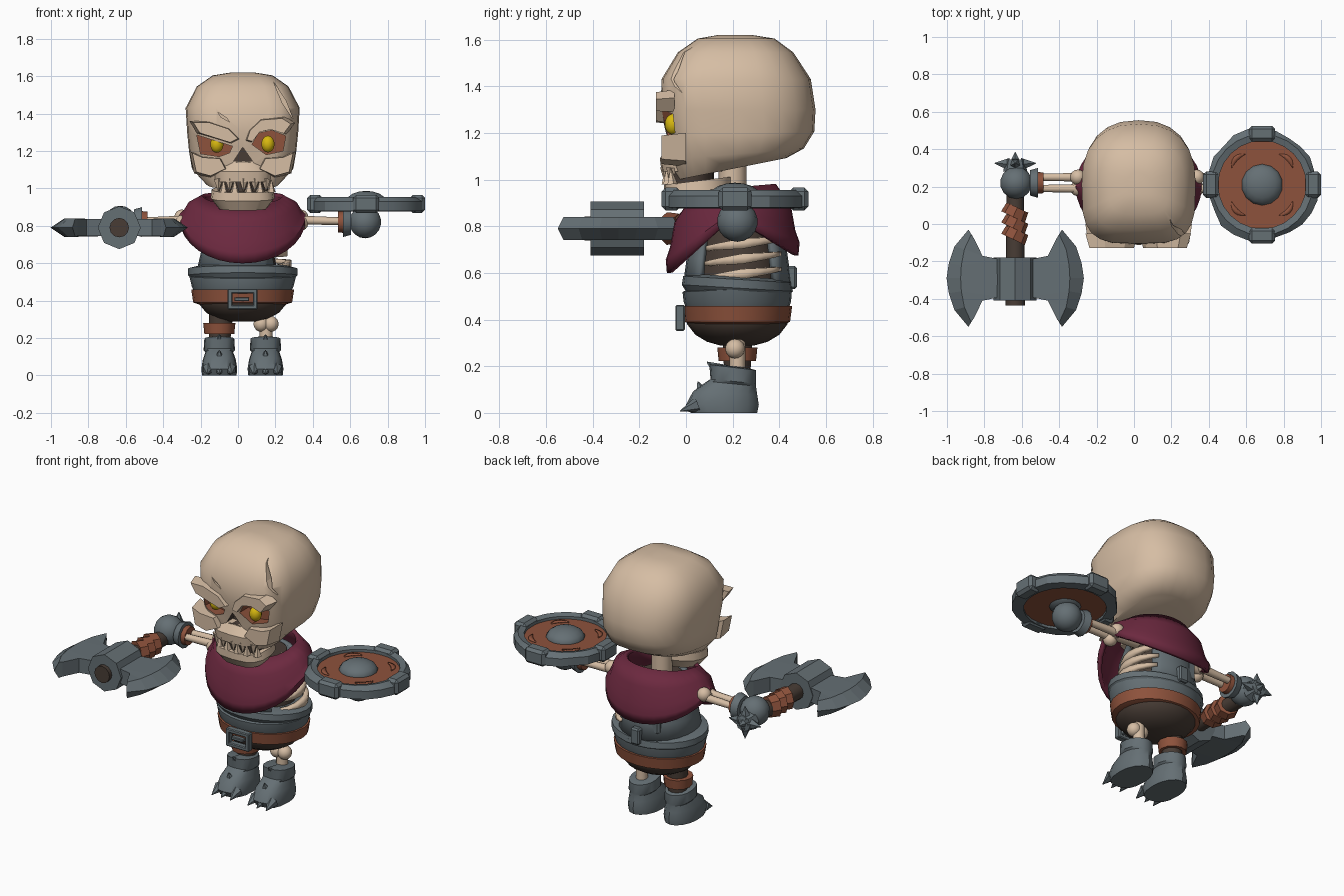
import bpy, bmesh, math, random
from mathutils import Vector, Matrix

if "Cube" in bpy.data.objects:
    bpy.data.objects.remove(bpy.data.objects["Cube"])

random.seed(4)
CX, CY = 0.025, 0.22


def material(name, r, g, b):
    m = bpy.data.materials.new(name)
    m.diffuse_color = (r, g, b, 1)
    m.use_nodes = True
    m.node_tree.nodes["Principled BSDF"].inputs["Base Color"].default_value = m.diffuse_color
    return m


BONE = material("bone", 0.67, 0.51, 0.37)
IRON = material("iron_grey", 0.13, 0.16, 0.175)
LEATHER = material("leather", 0.27, 0.085, 0.045)
DARK = material("dark_brown", 0.065, 0.046, 0.036)
CLOTH = material("crimson_cloth", 0.15, 0.022, 0.05)
YELLOW = material("eye_yellow", 0.68, 0.48, 0.005)


def make(name, bm, mats, angle=35, thick=0):
    bmesh.ops.recalc_face_normals(bm, faces=bm.faces[:])
    me = bpy.data.meshes.new(name)
    bm.to_mesh(me)
    bm.free()
    for m in (mats if isinstance(mats, (list, tuple)) else [mats]):
        me.materials.append(m)
    if angle:
        me.shade_smooth()
        me.set_sharp_from_angle(angle=math.radians(angle))
    ob = bpy.data.objects.new(name, me)
    bpy.context.scene.collection.objects.link(ob)
    if thick:
        mod = ob.modifiers.new("thickness", 'SOLIDIFY')
        mod.thickness = thick
        mod.offset = 0
    return ob


def ring(z, hw, yf, yb, tilt=0, pf=2.0, pb=2.0, cx=CX, n=24):
    """Rounded horizontal section from yf (front) to yb (back)."""
    yc, hd, out = (yf + yb) / 2, (yb - yf) / 2, []
    for i in range(n):
        a = 2 * math.pi * i / n
        c, s = math.cos(a), math.sin(a)
        p = pf if s < 0 else pb
        x = math.copysign(abs(c) ** (2 / p), c) * hw
        y = math.copysign(abs(s) ** (2 / p), s) * hd
        out.append((cx + x, yc + y, z + tilt * y))
    return out


def loft(name, rings, mats, caps=True, closed=True, angle=35, thick=0):
    bm = bmesh.new()
    rows = [[bm.verts.new(p) for p in r] for r in rings]
    n = len(rows[0])
    for a, b in zip(rows, rows[1:]):
        for i in range(n if closed else n - 1):
            j = (i + 1) % n
            bm.faces.new((a[i], a[j], b[j], b[i]))
    if caps:
        bm.faces.new(rows[0])
        bm.faces.new(rows[-1])
    bmesh.ops.remove_doubles(bm, verts=bm.verts[:], dist=1e-5)
    return make(name, bm, mats, angle, thick)


def rod(name, a, b, r1, r2, mat, n=12):
    a, b = Vector(a), Vector(b)
    d = b - a
    bm = bmesh.new()
    mx = Matrix.Translation((a + b) / 2) @ d.to_track_quat('Z', 'Y').to_matrix().to_4x4()
    bmesh.ops.create_cone(bm, cap_ends=True, segments=n, radius1=r1, radius2=max(r2, 0.002),
                          depth=d.length, matrix=mx)
    return make(name, bm, mat, 50 if n > 8 else 0)


def ball(name, c, r, mat, scale=(1, 1, 1)):
    bm = bmesh.new()
    mx = Matrix.Translation(c) @ Matrix.Diagonal((*scale, 1))
    bmesh.ops.create_uvsphere(bm, u_segments=14, v_segments=9, radius=r, matrix=mx)
    return make(name, bm, mat, 60)


def box(name, lo, hi, mat):
    lo, hi = Vector(lo), Vector(hi)
    bm = bmesh.new()
    bmesh.ops.create_cube(bm, size=1, matrix=Matrix.Translation((lo + hi) / 2) @ Matrix.Diagonal((*(hi - lo), 1)))
    bmesh.ops.bevel(bm, geom=bm.edges[:], offset=min(hi - lo) * 0.2, segments=1, affect='EDGES')
    return make(name, bm, mat, 0)


def prism(bm, pts, yback, yfront, shrink=1.0, index=0):
    """Extrude an x-z outline along y, with the front face drawn inward."""
    mx, mz = sum(p[0] for p in pts) / len(pts), sum(p[1] for p in pts) / len(pts)
    A = [bm.verts.new((x, yback, z)) for x, z in pts]
    B = [bm.verts.new((mx + (x - mx) * shrink, yfront, mz + (z - mz) * shrink)) for x, z in pts]
    fs = [bm.faces.new(A), bm.faces.new(B)]
    for i in range(len(pts)):
        j = (i + 1) % len(pts)
        fs.append(bm.faces.new((A[i], A[j], B[j], B[i])))
    for f in fs:
        f.material_index = index


def plate(name, pts, yback, yfront, mat, shrink=0.85):
    bm = bmesh.new()
    prism(bm, pts, yback, yfront, shrink)
    return make(name, bm, mat, 0)


# Skull with carved sockets, nose and cracks
levels = [(1.62, .06, .14, .28, 0), (1.604, .16, .05, .38, 0), (1.545, .245, -.035, .46, 0),
          (1.43, .305, -.105, .535, 0), (1.30, .297, -.108, .555, 0), (1.20, .287, -.085, .55, .02),
          (1.11, .272, -.068, .505, .08), (1.045, .2, -.04, .43, .2)]
skull = loft("skull", [ring(*l, pf=3.6, pb=2.4) for l in levels], [BONE, LEATHER, DARK], angle=42)
bm = bmesh.new()
prism(bm, [(-.22, 1.285), (-.03, 1.225), (-.045, 1.19), (-.10, 1.17), (-.20, 1.185)], 0, -.3, index=1)
prism(bm, [(.075, 1.235), (.11, 1.295), (.18, 1.31), (.255, 1.28), (.24, 1.20), (.15, 1.18)], 0, -.3, index=1)
prism(bm, [(.025, 1.22), (.085, 1.135), (.03, 1.15), (-.03, 1.135)], -.02, -.3, index=2)
prism(bm, [(.19, 1.57), (.255, 1.47), (.295, 1.37), (.235, 1.46)], .03, -.3)
prism(bm, [(-.11, 1.41), (-.06, 1.375), (-.045, 1.355), (-.09, 1.38)], -.09, -.3)
cutter = make("face_cutter", bm, [BONE, LEATHER, DARK], 0)
cutter.hide_render = True
mod = skull.modifiers.new("face_cut", 'BOOLEAN')
mod.operation, mod.solver, mod.object = 'DIFFERENCE', 'EXACT', cutter

plate("left_brow", [(-.26, 1.36), (-.22, 1.295), (-.03, 1.235), (.02, 1.26), (-.04, 1.32), (-.16, 1.36)],
      -.05, -.128, BONE)
plate("right_brow", [(.03, 1.25), (.065, 1.24), (.11, 1.30), (.18, 1.315), (.26, 1.29), (.305, 1.35),
                     (.25, 1.385), (.12, 1.375), (.05, 1.31)], -.05, -.128, BONE)
for s, side in ((-1, "left"), (1, "right")):
    plate(side + "_cheekbone", [(CX + s * x, z) for x, z in
          ((.285, 1.20), (.22, 1.172), (.11, 1.165), (.075, 1.10), (.17, 1.055), (.26, 1.08))], 0, -.105, BONE, .84)
ball("left_eye", (-.113, -.055, 1.235), .036, YELLOW, (1, 1, 1.25))
ball("right_eye", (.16, -.055, 1.237), .036, YELLOW, (1, 1, 1.25))

# Jaws and teeth
loft("upper_jaw", [ring(z, w, f, .16, pf=2.8, n=16) for z, w, f in
                   ((1.145, .10, -.075), (1.09, .165, -.112), (1.035, .155, -.105))], BONE, angle=30)
loft("mouth_hollow", [ring(z, .135, -.07, .12, pf=2.8, n=16) for z in (1.05, .96)], DARK)
loft("lower_jaw", [ring(z, w, f, b, .12, pf=2.8, n=16) for z, w, f, b in
                   ((.995, .165, -.095, .2), (.95, .172, -.095, .2), (.895, .13, -.06, .16))], BONE, angle=30)
for x in (-.105, -.045, .03, .09, .15):
    y = -.085 + 1.6 * (x - CX) ** 2
    rod("upper_tooth", (x, y, 1.05), (x, y - .005, .985), .026, 0, BONE, 5)
    rod("lower_tooth", (x + .028, y, .98), (x + .028, y - .005, 1.045), .024, 0, BONE, 5)
rod("neck", (CX, .2, .8), (CX, .2, 1.08), .06, .06, BONE)

# Torso, open vest and ribs
loft("chest", [ring(z, w, CY - d, CY + d) for z, w, d in
               ((.5, .2, .19), (.68, .16, .17), (.88, .13, .13))], DARK)
vest = []
for z, w, d in ((.55, .235, .22), (.66, .21, .205), (.76, .2, .19), (.88, .16, .15)):
    vest.append([(CX + w * math.cos(math.radians(a)), CY + d * math.sin(math.radians(a)), z)
                 for a in range(45, 316, 15)])
loft("vest", vest, IRON, caps=False, closed=False, thick=.025)
for k in range(3):
    z = .595 + .065 * k
    rib = [[(CX + (.245 - .02 * k) * math.cos(math.radians(a)), CY + .02 + .19 * math.sin(math.radians(a)),
             z + h * (1 - abs(a) / 90) + .0004 * a) for a in range(-56, 57, 14)] for h in (-.022, .022)]
    loft("rib", rib, BONE, caps=False, closed=False, thick=.03)
loft("waist_wrap", [ring(z, w, CY - d, CY + d, t) for z, w, d, t in
                    ((.44, .255, .215, 0), (.475, .272, .23, 0), (.53, .285, .235, .05), (.54, .25, .21, .05))], IRON)
loft("waist_fold", [ring(z, w, CY - d, CY + d, t) for z, w, d, t in
                    ((.51, .27, .22, -.05), (.535, .292, .238, -.06), (.572, .292, .232, -.06), (.585, .24, .2, -.06))], IRON)
box("back_loop", (CX - .03, .43, .53), (CX + .03, .475, .63), IRON)
box("back_strap", (CX - .13, .34, .6), (CX - .07, .42, .8), IRON)

# Belt, buckle and breeches
loft("breeches", [ring(z, r * 1.08, CY - r, CY + r) for z, r in
                  ((.46, .225), (.38, .215), (.335, .18), (.305, .13), (.288, .07))], DARK)
loft("belt", [ring(z, r * 1.17, CY - r, CY + r) for z, r in
              ((.46, .21), (.458, .235), (.39, .226), (.38, .2))], LEATHER)
for z in (.352, .438):
    box("buckle_bar", (-.055, -.045, z), (.105, -.005, z + .025), IRON)
for x in (-.055, .08):
    box("buckle_side", (x, -.045, .352), (x + .025, -.005, .463), IRON)
box("buckle_prong", (-.02, -.04, .397), (.06, -.01, .417), IRON)

# Draped scarf, longer at front and back
scarf = []
for t, bulge in ((0, 0), (.3, .035), (.65, .02), (.82, .022), (1, 0)):
    row = []
    for i in range(32):
        a = 2 * math.pi * i / 32
        c, s = math.cos(a), math.sin(a)
        front, back = max(0, -s), max(0, s)
        top = .955 - .05 * front + .02 * back
        low = .835 - .235 * front - .16 * back
        row.append((CX + c * (.21 + .115 * t + bulge), .2 + s * (.175 + .095 * t + bulge), top + (low - top) * t))
    scarf.append(row)
loft("scarf", scarf, CLOTH, caps=False, thick=.024)

# Arms: elbow, paired forearm bones, cuffs and gloves
for s, side, hand in ((-1, "left", -.63), (1, "right", .68)):
    e, w = (-.30, -.50) if s < 0 else (.335, .55)
    rod(side + "_upper_arm", (CX + s * .12, CY, .85), (e, CY, .83), .04, .03, BONE)
    for dy in (-.03, .03):
        rod(side + "_forearm", (e, CY + dy, .83), (w, CY + dy, .825), .024, .02, BONE, 10)
        ball(side + "_elbow", (e, CY + dy, .83 + dy * .5), .042, BONE)
    rod(side + "_wrist_band", (w - s * .015, CY, .82), (w + s * .03, CY, .82), .055, .06, LEATHER)
    rod(side + "_glove_cuff", (w + s * .012, CY, .82), (w + s * .055, CY, .82), .08, .068, IRON)
    ball(side + "_glove", (hand, CY, .82), .087, IRON)

# Round shield lying flat
SX, SY = .685, .21
radii = [random.uniform(.285, .312) for _ in range(24)]


def circle(r, z):
    return [(SX + (r or radii[i]) * math.cos(i * math.pi / 12),
             SY + (r or radii[i]) * math.sin(i * math.pi / 12), z) for i in range(24)]


loft("shield_rim", [circle(0, .88), circle(0, .93), circle(.27, .955), circle(.235, .945),
                    circle(.235, .875), circle(0, .88)], IRON, caps=False, angle=25)
loft("shield_face", [circle(.245, .89), circle(.245, .928)], LEATHER)
ball("shield_boss", (SX, SY, .925), .112, IRON, (1, 1, .55))
for k in range(4):
    a = k * math.pi / 2
    ob = box("rim_clip", (.232, -.07, -.05), (.315, .07, .047), IRON)
    ob.matrix_world = Matrix.Translation((SX, SY, .918)) @ Matrix.Rotation(a, 4, 'Z')
    arc = [[(SX + (r + bow * math.sin(math.pi * i / 6)) * math.cos(a + .5 + .095 * i),
             SY + (r + bow * math.sin(math.pi * i / 6)) * math.sin(a + .5 + .095 * i), .931)
            for i in range(7)] for r, bow in ((.185, 0), (.187, .025))]
    loft("shield_crescent", arc, LEATHER, caps=False, closed=False, thick=.009)

# Double axe pointing forward
AX, AY, AZ = -.635, -.29, .79
rod("axe_handle", (AX, -.435, AZ), (AX, .30, AZ), .052, .045, DARK)
rod("axe_socket", (AX, -.41, AZ), (AX, -.18, AZ), .115, .115, IRON, 8)
for k in range(3):
    y = -.06 + .06 * k
    rod("grip_wrap", (AX - .012, y - .022, AZ), (AX + .012, y + .028, AZ), .07, .064, LEATHER, 8)
half = [((.25, .26), (.235, .235), (.222, .215)), ((.325, .17), (.272, .155), (.175, .12)),
        ((.355, .08), (.288, .07), (.08, .10)), ((.367, 0), (.292, 0), (.07, 0))]
rows = half + [tuple((x, -y) for x, y in r) for r in half[-2::-1]]
for s in (-1, 1):
    secs = []
    for e, m, r in rows:
        path = ((r, .045), (m, .05), (e, 0), (m, -.05), (r, -.045))
        secs.append([(AX + s * p[0], AY + p[1], AZ + h) for p, h in path])
    loft("axe_blade", secs, IRON, angle=0)
rod("pommel", (AX, .28, AZ), (AX, .345, AZ), .065, .05, IRON, 8)
for dx, dy, dz in ((.11, 0, 0), (-.11, 0, 0), (0, 0, .1), (0, 0, -.1), (0, .06, 0)):
    rod("pommel_spike", (AX + dx * .3, .32, AZ + dz * .3), (AX + dx, .325 + dy, AZ + dz), .035, 0, IRON, 5)

# Legs and clawed boots
rod("left_leg", (-.1, CY, .15), (-.09, CY, .34), .055, .065, DARK)
rod("left_leg_band", (-.1, CY, .222), (-.1, CY, .28), .08, .086, LEATHER)
rod("right_shin", (.15, CY, .12), (.15, CY, .33), .034, .034, BONE)
for dx in (-.026, .026):
    ball("right_knee", (.15 + dx, CY - .01, .275), .042, BONE)
for x, side in ((-.1, "left"), (.147, "right")):
    loft(side + "_boot", [ring(z, w, f, b, t, cx=x, n=16, pf=2.6) for z, w, f, b, t in
         ((0, .092, .02, .305, 0), (.035, .096, .0, .312, 0), (.085, .088, .03, .305, -.05), (.125, .074, .09, .3, -.1),
          (.135, .084, .105, .3, -.1), (.195, .08, .10, .3, -.12), (.2, .055, .13, .27, -.12))], IRON, angle=30)
    for dx in (-.058, 0, .058):
        rod(side + "_toe_claw", (x + dx, .05, .035), (x + dx * 1.1, -.025, .008), .034, 0, IRON, 6)
    rod(side + "_toe_spike", (x, .075, .07), (x, .05, .135), .04, 0, IRON, 5)
    rod(side + "_cuff_spike", (x, .15, .17), (x, .09, .218), .045, 0, IRON, 5)
